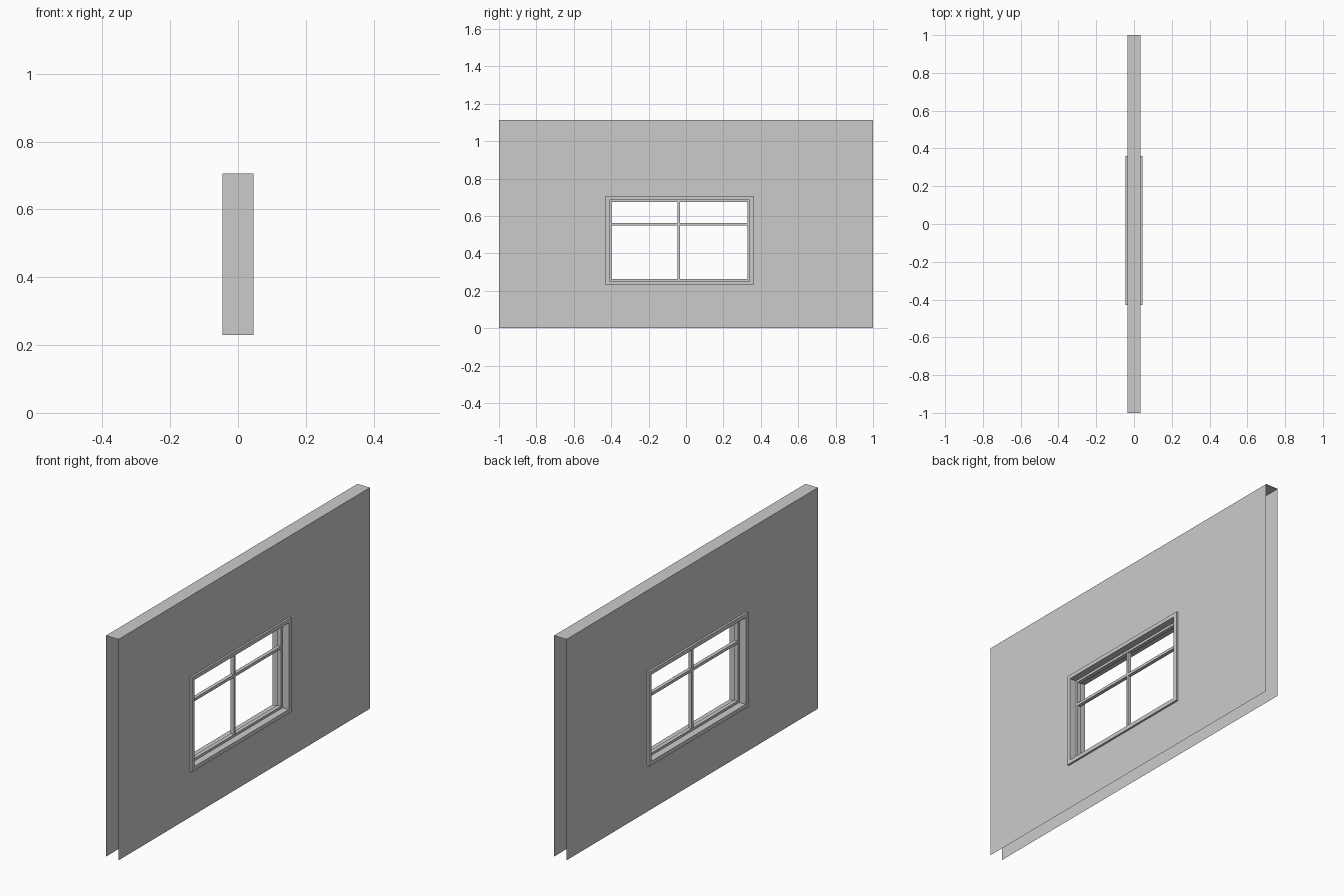
import bpy, bmesh

cube = bpy.data.objects.get("Cube")
if cube:
    bpy.data.objects.remove(cube, do_unlink=True)

grey = bpy.data.materials.new("plain_grey")
grey.use_nodes = True
colour = (0.6, 0.6, 0.6, 1)
grey.diffuse_color = colour
grey.node_tree.nodes["Principled BSDF"].inputs["Base Color"].default_value = colour


def finish(name, bm):
    mesh = bpy.data.meshes.new(name)
    bm.to_mesh(mesh)
    bm.free()
    mesh.materials.append(grey)
    obj = bpy.data.objects.new(name, mesh)
    bpy.context.collection.objects.link(obj)
    return obj


def loop(bm, rect, x):
    """Corner vertices of a (y0, y1, z0, z1) rectangle at depth x."""
    y0, y1, z0, z1 = rect
    return [bm.verts.new((x, y, z)) for y, z in ((y0, z0), (y1, z0), (y1, z1), (y0, z1))]


def ring(name, outer, inner, x0, x1, open_wall=False):
    """Rectangular frame; an open wall keeps only its two sheets and top."""
    bm = bmesh.new()
    ob, of = loop(bm, outer, x0), loop(bm, outer, x1)
    ib, inf = loop(bm, inner, x0), loop(bm, inner, x1)
    for i in range(4):
        j = (i + 1) % 4
        bm.faces.new((of[i], of[j], inf[j], inf[i]))
        bm.faces.new((ob[j], ob[i], ib[i], ib[j]))
        if not open_wall or i == 2:
            bm.faces.new((ob[i], ob[j], of[j], of[i]))
        if not open_wall:
            bm.faces.new((ib[j], ib[i], inf[i], inf[j]))
    return finish(name, bm)


def bar(name, rect, depth):
    """Solid box spanning a (y0, y1, z0, z1) rectangle."""
    bm = bmesh.new()
    bmesh.ops.create_cube(bm, size=1)
    y0, y1, z0, z1 = rect
    bmesh.ops.scale(bm, verts=bm.verts, vec=(depth, y1 - y0, z1 - z0))
    bmesh.ops.translate(bm, verts=bm.verts, vec=(0, (y0 + y1) / 2, (z0 + z1) / 2))
    return finish(name, bm)


def inset(rect, d):
    y0, y1, z0, z1 = rect
    return (y0 + d, y1 - d, z0 + d, z1 - d)


casing = (-0.43, 0.36, 0.23, 0.706)
sash = inset(casing, 0.02)
pane = inset(sash, 0.012)

# Hollow wall, open at the ends and underneath
ring("wall", (-1, 1, 0, 1.113), casing, -0.035, 0.035, open_wall=True)

# Window casing and recessed sash
ring("window_casing", casing, sash, -0.046, 0.045)
ring("window_sash", sash, pane, -0.01, 0.01)

# Glazing bars
y, z, half = -0.038, 0.556, 0.007
bar("vertical_bar", (y - half, y + half, pane[2], pane[3]), 0.018)
bar("horizontal_bar_right", (pane[0], y - half, z - half, z + half), 0.018)
bar("horizontal_bar_left", (y + half, pane[1], z - half, z + half), 0.018)
